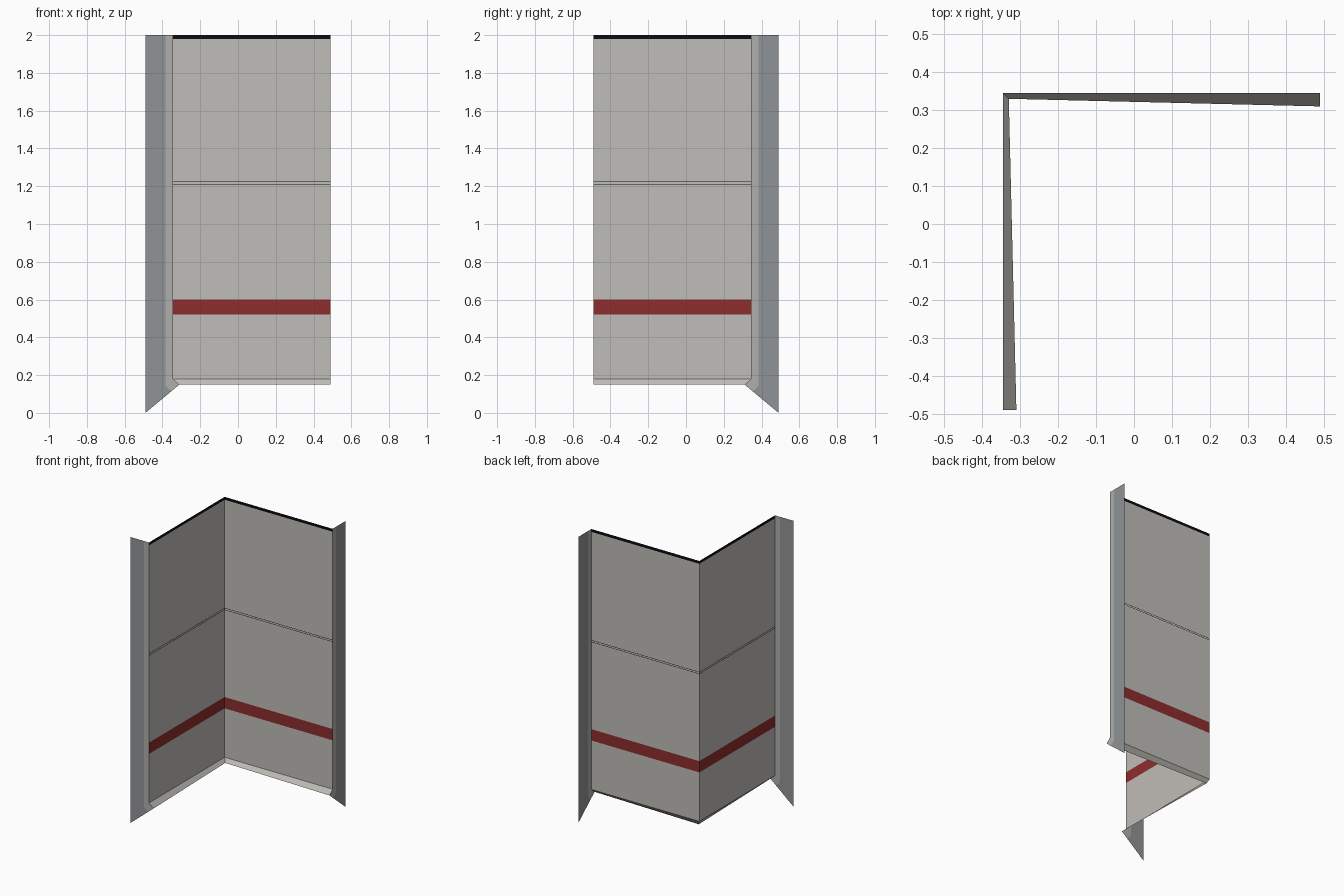
import bpy

if "Cube" in bpy.data.objects:
    bpy.data.objects.remove(bpy.data.objects["Cube"])


def material(name, rgb):
    m = bpy.data.materials.new(name)
    m.diffuse_color = (*rgb, 1.0)
    m.use_nodes = True
    m.node_tree.nodes["Principled BSDF"].inputs["Base Color"].default_value = m.diffuse_color
    return m


WALL = material("warm light grey", (0.53, 0.51, 0.48))
RED = material("dark red", (0.27, 0.026, 0.028))
BLACK = material("black", (0.004, 0.004, 0.005))
BLUE_GREY = material("blue grey", (0.28, 0.295, 0.305))
MID_GREY = material("mid grey", (0.43, 0.43, 0.42))

C, E = 0.345, 0.49          # wall plane offset, far end of each wall


def build(name, verts, faces, mats, indices, mirrored):
    """Make a mesh; the mirrored copy is reflected across the corner diagonal."""
    if mirrored:
        verts = [(-y, -x, z) for x, y, z in verts]
        faces = [f[::-1] for f in faces]
    me = bpy.data.meshes.new(name)
    me.from_pydata(verts, [], faces)
    for m in mats:
        me.materials.append(m)
    for p, i in zip(me.polygons, indices):
        p.material_index = i
    ob = bpy.data.objects.new(name, me)
    bpy.context.collection.objects.link(ob)
    return ob


def wall(side, mirrored):
    # Wall sheet in height bands: plain, red stripe, two thin lines, dark top edge
    levels = [0.18, 0.522, 0.601, 1.2095, 1.2125, 1.2215, 1.2245, 1.98, 2.0]
    bands = [0, 1, 0, 2, 0, 2, 0, 2]
    verts = [(x, C, z) for z in levels for x in (-C, E)]
    faces = [(2 * i, 2 * i + 1, 2 * i + 3, 2 * i + 2) for i in range(len(bands))]
    build(side + "_wall", verts, faces, [WALL, RED, BLACK], bands, mirrored)

    # Sloped skirting at the foot, narrowing towards the corner
    verts = [(-0.33, 0.33, 0.15), (E, 0.31, 0.15), (E, C, 0.18), (-C, C, 0.18)]
    build(side + "_skirting", verts, [(0, 1, 2, 3)], [WALL], [0], mirrored)


def end_cap(side, mirrored):
    # Cut edge of the wall lining
    lining = [(C, 2), (C, 0.18), (0.31, 0.15), (0.354, 0.1133), (0.385, 0.145), (0.385, 2)]
    # Outer filling behind the lining
    filling = [(0.385, 2), (0.385, 0.145), (0.354, 0.1133), (E, 0), (E, 2)]
    for part, outline, mat in (("_lining_end", lining, MID_GREY),
                               ("_filling_end", filling, BLUE_GREY)):
        verts = [(E, y, z) for y, z in outline]
        build(side + part, verts, [tuple(range(len(verts)))], [mat], [0], mirrored)


for side, mirrored in (("back", False), ("left", True)):
    wall(side, mirrored)
    end_cap(side, mirrored)
